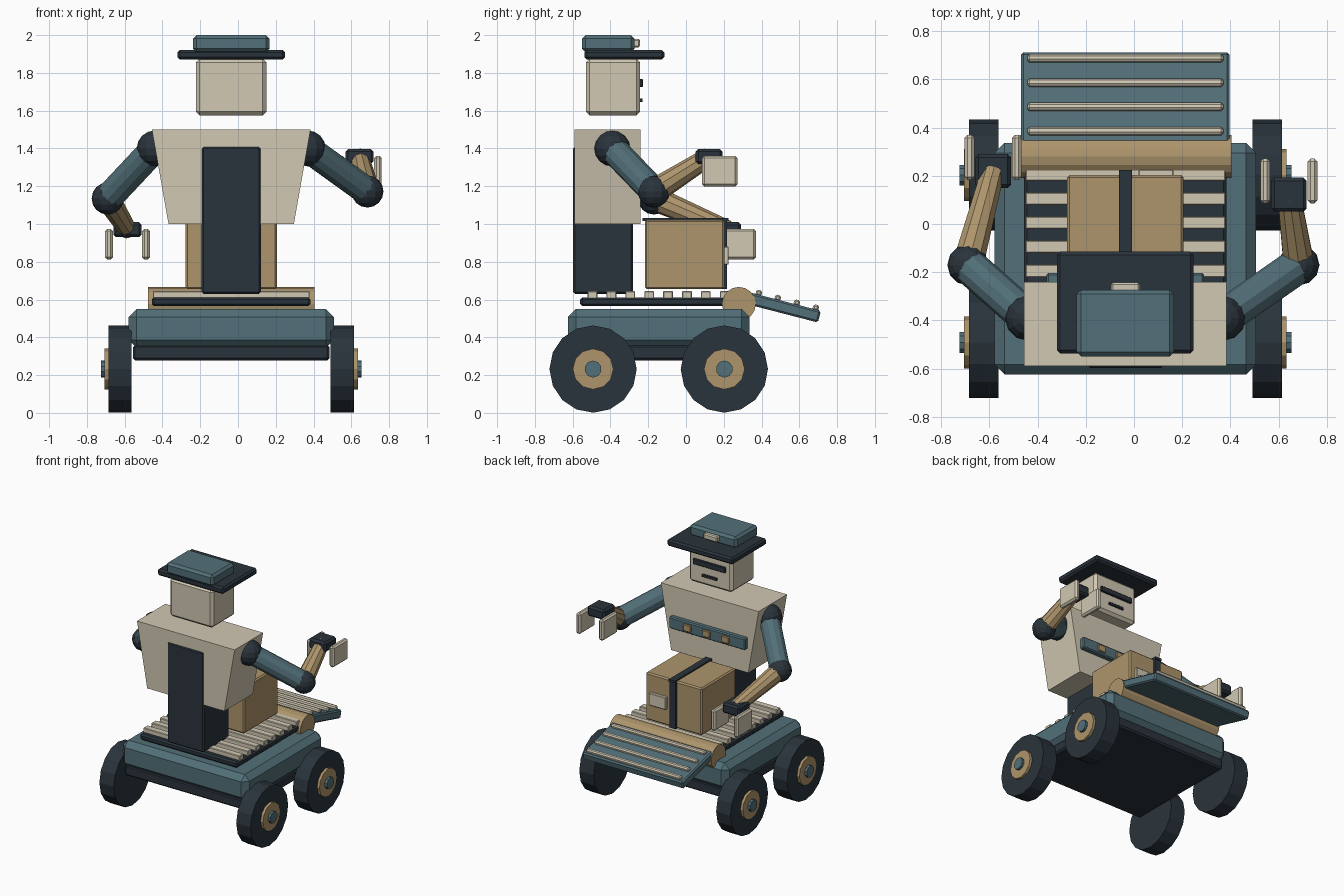
import bpy, bmesh, math
from mathutils import Vector, Matrix

if "Cube" in bpy.data.objects:
    bpy.data.objects.remove(bpy.data.objects["Cube"])

C = -0.036  # body centre line in x


def material(name, rgb):
    m = bpy.data.materials.new(name)
    m.diffuse_color = (*rgb, 1)
    m.use_nodes = True
    m.node_tree.nodes["Principled BSDF"].inputs["Base Color"].default_value = m.diffuse_color
    return m


TEAL = material("teal", (0.085, 0.16, 0.19))
DARK = material("charcoal", (0.023, 0.034, 0.045))
TAN = material("tan", (0.42, 0.30, 0.15))
CREAM = material("cream", (0.64, 0.58, 0.45))


def finish(name, bm, mat, bevel=0):
    bmesh.ops.recalc_face_normals(bm, faces=bm.faces)
    me = bpy.data.meshes.new(name)
    bm.to_mesh(me)
    bm.free()
    me.materials.append(mat)
    ob = bpy.data.objects.new(name, me)
    bpy.context.collection.objects.link(ob)
    if bevel:
        mod = ob.modifiers.new("bevel", 'BEVEL')
        mod.width, mod.segments = bevel, 1
    return ob


def box(name, x, y, z, mat, bevel=0.0):
    """Box from (min, max) ranges on each axis."""
    bm = bmesh.new()
    bmesh.ops.create_cube(bm, size=1)
    for v in bm.verts:
        v.co = Vector([(a + b) / 2 + c * (b - a) for (a, b), c in zip((x, y, z), v.co)])
    return finish(name, bm, mat, bevel)


def mid(half):
    return (C - half, C + half)


def rod(name, a, b, r1, r2, sides, mat, bevel=0.0):
    """Cylinder or cone from point a to point b."""
    a, b = Vector(a), Vector(b)
    d = b - a
    bm = bmesh.new()
    mat4 = Matrix.Translation((a + b) / 2) @ d.to_track_quat('Z', 'Y').to_matrix().to_4x4()
    bmesh.ops.create_cone(bm, cap_ends=True, segments=sides, radius1=r1, radius2=r2,
                          depth=d.length, matrix=mat4)
    return finish(name, bm, mat, bevel)


def ball(name, p, r, mat):
    bm = bmesh.new()
    bmesh.ops.create_uvsphere(bm, u_segments=12, v_segments=8, radius=r,
                              matrix=Matrix.Translation(p))
    return finish(name, bm, mat)


# Chassis
box("chassis", mid(0.543), (-0.625, 0.337), (0.345, 0.55), TEAL, 0.042)
box("underframe", mid(0.52), (-0.6, 0.31), (0.278, 0.36), DARK, 0.012)

# Wheels
for side, s in (("left", -1), ("right", 1)):
    for end, y in (("front", -0.492), ("rear", 0.203)):
        def disc(part, x0, x1, r, n, mat):
            rod(f"{end}_{side}_{part}", (C + s * x0, y, 0.232), (C + s * x1, y, 0.232), r, r, n, mat)
        disc("wheel", 0.527, 0.65, 0.231, 16, DARK)
        disc("hub", 0.6, 0.67, 0.108, 12, TAN)
        disc("hub_cap", 0.6, 0.689, 0.045, 10, TEAL)

# Conveyor deck with slats and end roller
box("belt", mid(0.42), (-0.56, 0.26), (0.565, 0.612), DARK, 0.012)
for i in range(8):
    y = -0.495 + 0.1 * i
    box(f"slat_{i}", mid(0.415), (y - 0.026, y + 0.026), (0.605, 0.645), CREAM, 0.004)
rod("end_roller", (C - 0.44, 0.28, 0.577), (C + 0.44, 0.28, 0.577), 0.09, 0.09, 16, TAN)

# Sloping ramp with ribs
tilt = Matrix.Translation((C, 0.503, 0.562)) @ Matrix.Rotation(-math.radians(14.5), 4, 'X')
ramp = box("ramp", (-0.433, 0.433), (-0.21, 0.21), (-0.032, 0.032), TEAL, 0.01)
ramp.matrix_world = tilt
for i in range(4):
    y = -0.132 + 0.104 * i
    rib = box(f"ramp_rib_{i}", (-0.407, 0.407), (y - 0.016, y + 0.016), (0.025, 0.057), CREAM, 0.009)
    rib.matrix_world = tilt

# Parcel with strap and label
box("parcel", mid(0.242), (-0.218, 0.203), (0.655, 1.022), TAN, 0.01)
box("strap_top", mid(0.027), (-0.23, 0.225), (1.015, 1.032), DARK)
box("strap_rear", mid(0.027), (0.195, 0.217), (0.655, 1.02), DARK)
box("label", (0.018, 0.163), (0.198, 0.226), (0.785, 0.88), CREAM, 0.004)

# Spine column and tapered chest
box("spine", mid(0.157), (-0.597, -0.28), (0.63, 1.41), DARK, 0.01)
chest = box("chest", mid(0.42), (-0.59, -0.24), (1.0, 1.5), CREAM)
for v in chest.data.vertices:
    if v.co.z < 1.2:
        v.co.x = C + (v.co.x - C) * 0.79
box("chest_band", mid(0.327), (-0.25, -0.203), (1.185, 1.275), TEAL, 0.008)
for i in (-1, 0, 1):
    x = C + 0.165 * i
    box(f"band_button_{i + 2}", (x - 0.033, x + 0.033), (-0.22, -0.192), (1.203, 1.257), TAN, 0.005)

# Head, face and cap
box("head", mid(0.187), (-0.53, -0.243), (1.575, 1.875), CREAM, 0.02)
box("visor", mid(0.14), (-0.255, -0.228), (1.725, 1.768), DARK, 0.005)
box("mouth", mid(0.065), (-0.255, -0.23), (1.645, 1.665), DARK, 0.003)
box("cap_brim", mid(0.284), (-0.537, -0.115), (1.87, 1.922), DARK, 0.013)
box("cap_crown", mid(0.202), (-0.55, -0.273), (1.91, 2.0), TEAL, 0.018)
box("cap_badge", mid(0.06), (-0.285, -0.243), (1.935, 1.98), CREAM, 0.008)

# Arms: shoulder, elbow, wrist centre
arms = {
    "left": ((C - 0.405, -0.39, 1.4), (-0.69, -0.17, 1.135), (-0.585, 0.22, 0.97)),
    "right": ((C + 0.405, -0.39, 1.4), (0.685, -0.17, 1.172), (0.643, 0.122, 1.357)),
}
for side, (sh, el, wr) in arms.items():
    ball(f"{side}_shoulder", sh, 0.095, DARK)
    ball(f"{side}_elbow", el, 0.085, DARK)
    rod(f"{side}_upper_arm", sh, el, 0.075, 0.075, 12, TEAL)
    rod(f"{side}_forearm", el, wr, 0.067, 0.05, 10, TAN)
    x, y, z = wr
    box(f"{side}_wrist", (x - 0.074, x + 0.074), (y - 0.071, y + 0.071), (z - 0.04, z + 0.04), DARK, 0.014)
    for n, s in (("inner", -1), ("outer", 1)):
        fx = x + s * 0.098
        box(f"{side}_{n}_finger", (fx - 0.02, fx + 0.02), (y - 0.037, y + 0.15),
            (z - 0.158, z + 0.004), CREAM, 0.012)
